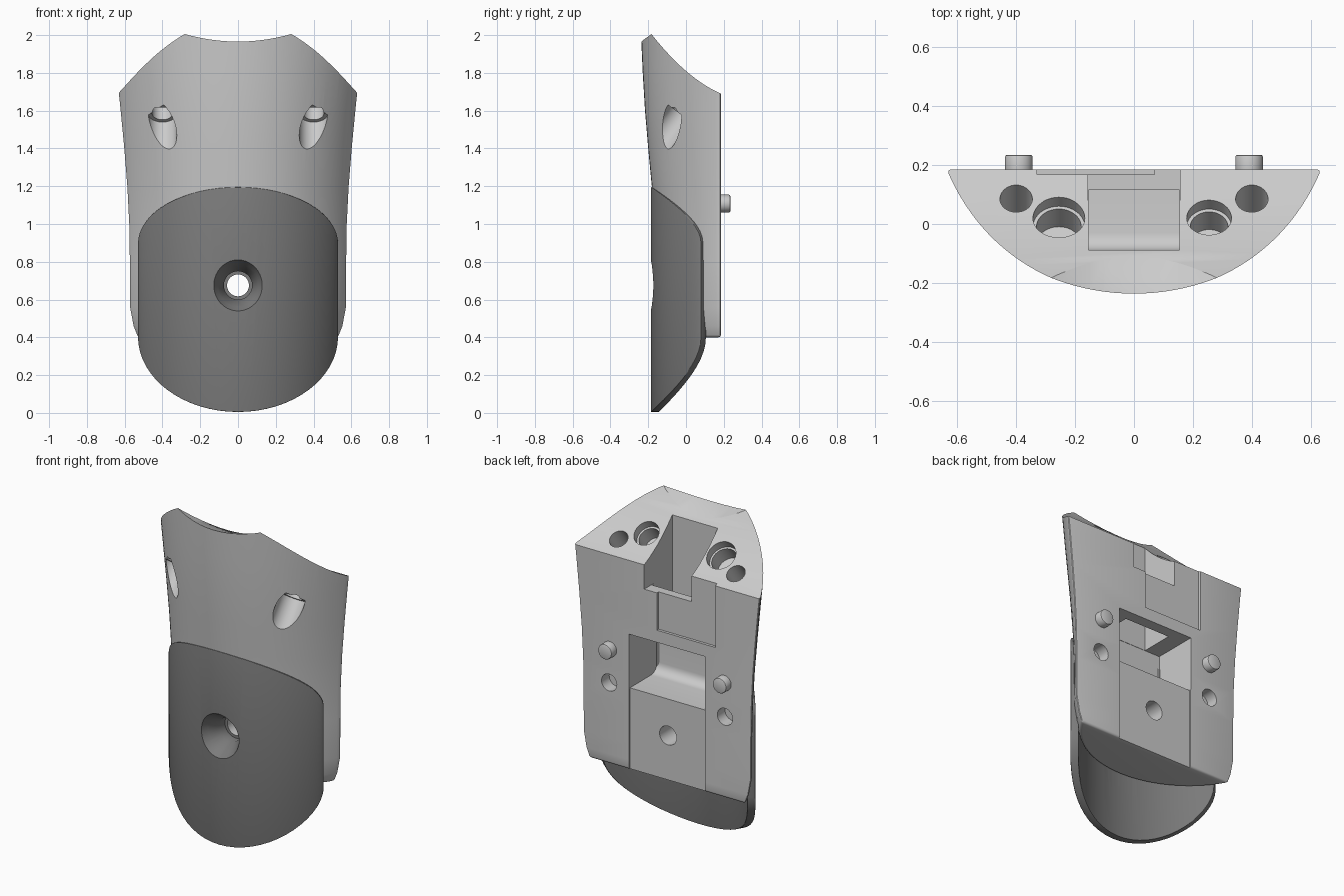
import bpy, bmesh, math
from mathutils import Vector, Matrix

if "Cube" in bpy.data.objects:
    bpy.data.objects.remove(bpy.data.objects["Cube"])

BACK = 0.185


def material(name, v):
    m = bpy.data.materials.new(name)
    m.diffuse_color = (v, v, v, 1)
    m.use_nodes = True
    m.node_tree.nodes["Principled BSDF"].inputs["Base Color"].default_value = m.diffuse_color
    return m


LIGHT, DARK = material("light_grey", 0.6), material("dark_grey", 0.2)


def make(name, bm, mat=LIGHT):
    bmesh.ops.recalc_face_normals(bm, faces=bm.faces[:])
    me = bpy.data.meshes.new(name)
    bm.to_mesh(me)
    bm.free()
    ob = bpy.data.objects.new(name, me)
    me.materials.append(mat)
    bpy.context.collection.objects.link(ob)
    return ob


def loft(name, rings, mat=LIGHT):
    """Skin closed rings of equal length and cap both ends."""
    bm = bmesh.new()
    vs = [[bm.verts.new(p) for p in r] for r in rings]
    n = len(vs[0])
    for a, b in zip(vs, vs[1:]):
        for i in range(n):
            j = (i + 1) % n
            bm.faces.new((a[i], a[j], b[j], b[i]))
    bm.faces.new(vs[0])
    bm.faces.new(vs[-1])
    return make(name, bm, mat)


def prism_x(name, pts, hw):
    return loft(name, [[(x, y, z) for y, z in pts] for x in (-hw, hw)])


def box(name, x0, x1, y0, y1, z0, z1):
    ring = [(x0, y0), (x1, y0), (x1, y1), (x0, y1)]
    return loft(name, [[(x, y, z) for x, y in ring] for z in (z0, z1)])


def cyl(name, p0, p1, r0, r1=None, mat=LIGHT):
    p0, p1 = Vector(p0), Vector(p1)
    d = p1 - p0
    bm = bmesh.new()
    bmesh.ops.create_cone(bm, cap_ends=True, segments=40, radius1=r0,
                          radius2=r0 if r1 is None else r1, depth=d.length,
                          matrix=Matrix.Translation((p0 + p1) / 2)
                          @ d.to_track_quat('Z', 'Y').to_matrix().to_4x4())
    return make(name, bm, mat)


def apply(ob, mod):
    bpy.context.view_layer.objects.active = ob
    bpy.ops.object.modifier_apply(modifier=mod.name)


def cut(cutter, *targets):
    for ob in targets:
        m = ob.modifiers.new("cut", 'BOOLEAN')
        m.operation, m.solver, m.object = 'DIFFERENCE', 'EXACT', cutter
        m.material_mode = 'TRANSFER'
        apply(ob, m)
    bpy.data.objects.remove(cutter)


def bevel(ob, width, segments=3):
    m = ob.modifiers.new("bevel", 'BEVEL')
    m.width, m.segments, m.limit_method = width, segments, 'ANGLE'
    m.angle_limit = math.radians(40)
    apply(ob, m)


# Body: D-shaped sections (height, half width, front y), flat at the back
def section(z, w, yf):
    s = BACK - yf
    r = (w * w + s * s) / (2 * s)
    a = math.asin(w / r)
    return [(r * math.sin(t), yf + r - r * math.cos(t), z)
            for t in (a * (i / 24 - 1) for i in range(49))]


ROWS = [(0.40, 0.535, -0.13), (0.46, 0.558, -0.14), (0.56, 0.577, -0.148),
        (0.8, 0.578, -0.152), (1.0, 0.581, -0.163), (1.2, 0.591, -0.181),
        (1.4, 0.607, -0.2), (1.6, 0.626, -0.217), (1.8, 0.647, -0.229),
        (2.0, 0.67, -0.238), (2.15, 0.69, -0.245)]
body = loft("body", [section(*r) for r in ROWS])
bevel(body, 0.014)


# Sloping concave top and the shallow dish at its front edge
def top(y):
    return 1.81 - 0.86 * y + 1.14 * y * y


ys = [0.3 - 0.7 * i / 20 for i in range(21)]
cut(prism_x("cut_top", [(y, top(y)) for y in ys] + [(-0.4, 2.8), (0.3, 2.8)], 1), body)
xs = [-0.7 + 1.4 * i / 28 for i in range(29)]
cut(loft("cut_dish", [[(x, y, 1.965 - 0.37 * (y + 0.235) + 0.75 * x * x) for x in xs]
                      + [(0.7, y, 2.7), (-0.7, y, 2.7)] for y in (-0.4, 0.1)]), body)

# Back pocket with a rounded floor edge, shallow panels, and the tunnel from above
cove = [(-0.03 - 0.06 * math.cos(t), 0.96 - 0.06 * math.sin(t))
        for t in (i * math.pi / 12 for i in range(7))]
cut(prism_x("cut_pocket", [(0.3, 1.235), (-0.09, 1.235)] + cove + [(0.3, 0.9)], 0.26), body)
cut(box("cut_lower_panel", -0.258, 0.258, 0.175, 0.3, 0.3, 0.95), body)
cut(box("cut_tunnel", -0.155, 0.155, -0.088, 0.115, 1.1, 2.3), body)
cut(box("cut_slot", -0.156, 0.156, 0.08, 0.3, 1.54, 2.3), body)
cut(box("cut_upper_panel", -0.33, 0.07, 0.168, 0.3, 1.31, 2.0), body)

# Paired holes and pegs
d = Vector((0, 0.6, 0.8))
for s, r in ((-1, 0.088), (1, 0.076)):
    p = Vector((0.4 * s, 0.085, top(0.085)))
    cut(cyl("cut_bolt", p - 0.5 * d, p + 0.3 * d, 0.055), body)
    cut(cyl("cut_bolt_head", p - 0.65 * d, p - 0.2 * d, 0.076), body)
    p = Vector((0.255 * s, 0.02, top(0.02)))
    cut(cyl("cut_socket", p - 0.05 * d, p + 0.2 * d, r), body)
    cut(cyl("cut_socket_deep", p - 0.15 * d, p, r - 0.012), body)
    cut(cyl("cut_peg_hole", (0.395 * s, 0.11, 0.9), (0.395 * s, 0.3, 0.9), 0.052), body)
    peg = cyl("peg_left" if s < 0 else "peg_right",
              (0.391 * s, 0.15, 1.108), (0.391 * s, 0.235, 1.108), 0.047)
    bevel(peg, 0.008, 2)

# Front pad: curved plate with elliptical top and bottom outline
N, HW, R, YF = 32, 0.53, 0.662, -0.186
rings = []
for i in range(N + 1):
    a = math.pi * (i / N - 0.5)
    x, c = HW * math.sin(a), math.cos(a)
    zb, zt = 0.40 - 0.395 * c, 0.9 + 0.295 * c
    front = Vector((x, YF + R - math.sqrt(R * R - x * x), 0))
    inward = (Vector((0, YF + R, 0)) - front).normalized() * 0.045
    rings.append([front + off + Vector((0, 0, z)) for off, z in
                  ((Vector(), zb), (inward, zb), (inward, zt), (Vector(), zt))])
pad = loft("front_pad", rings, DARK)
bevel(pad, 0.012)

# Countersunk screw hole through pad and body
cut(cyl("cut_countersink", (0, -0.206, 0.675), (0, -0.08, 0.675), 0.147, 0.075, DARK), body, pad)
cut(cyl("cut_counterbore", (0, -0.1, 0.675), (0, -0.02, 0.675), 0.075, None, DARK), body)
cut(cyl("cut_screw", (0, -0.1, 0.675), (0, 0.3, 0.675), 0.058), body)

# Crisp edges, smooth surfaces
for ob in bpy.context.scene.objects:
    ob.select_set(True)
bpy.context.view_layer.objects.active = body
bpy.ops.object.shade_smooth_by_angle(angle=math.radians(30))
